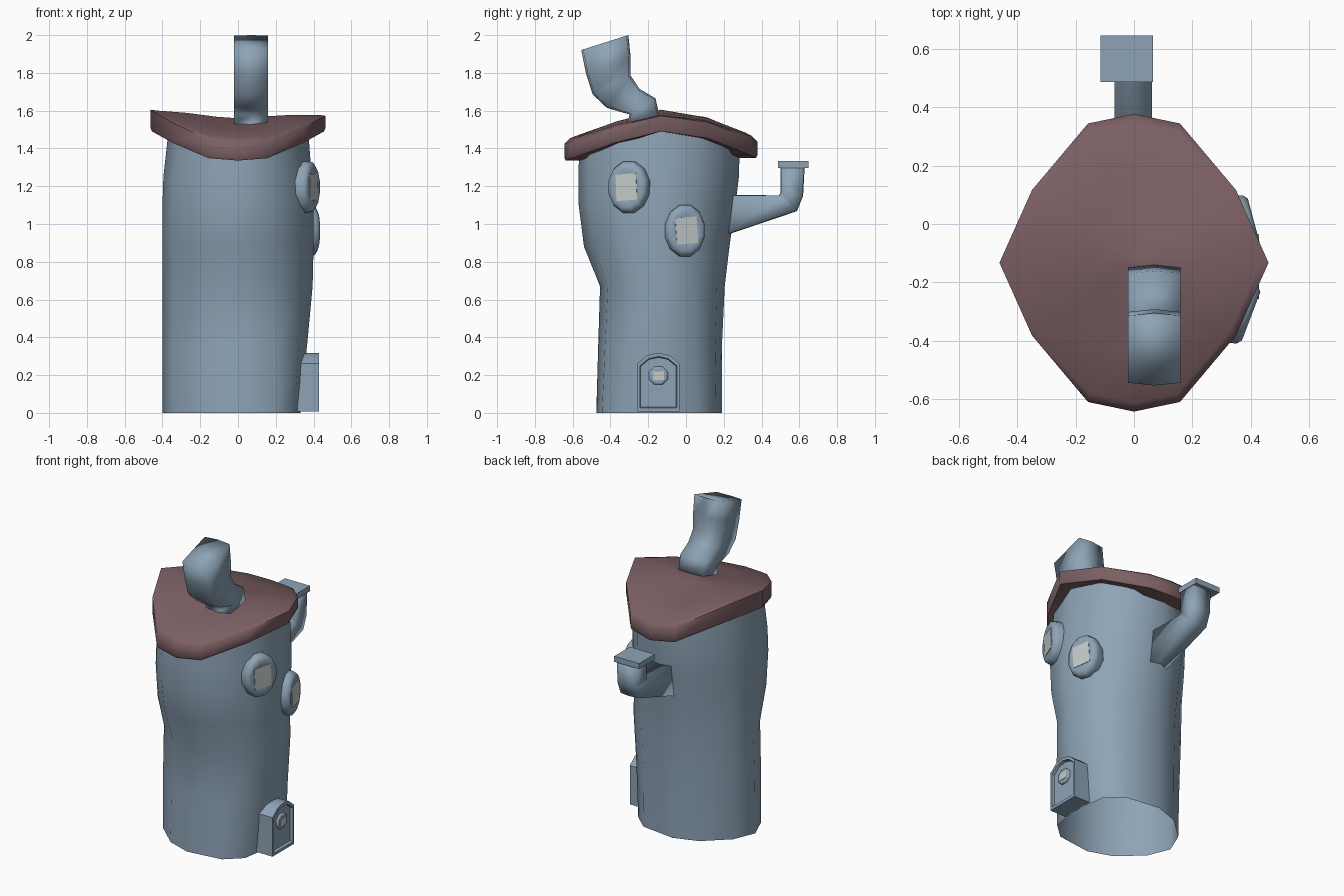
import bpy, bmesh, math
from mathutils import Vector

if "Cube" in bpy.data.objects:
    bpy.data.objects.remove(bpy.data.objects["Cube"])


def material(name, rgb):
    m = bpy.data.materials.new(name)
    m.diffuse_color = (*rgb, 1)
    m.use_nodes = True
    m.node_tree.nodes["Principled BSDF"].inputs["Base Color"].default_value = m.diffuse_color
    return m


BLUE = material("grey blue", (0.27, 0.37, 0.47))
ROOF = material("dusty maroon", (0.20, 0.115, 0.125))
PANE = material("pale window", (0.55, 0.59, 0.57))


def finish(bm, name, mat, angle=40):
    bmesh.ops.recalc_face_normals(bm, faces=bm.faces)
    me = bpy.data.meshes.new(name)
    bm.to_mesh(me)
    bm.free()
    me.materials.append(mat)
    me.shade_smooth()
    me.set_sharp_from_angle(angle=math.radians(angle))
    ob = bpy.data.objects.new(name, me)
    bpy.context.collection.objects.link(ob)
    return ob


def loft(name, rings, mat, cap_start=True, cap_end=True, angle=40):
    """Skin a list of equally long point rings."""
    bm = bmesh.new()
    vs = [[bm.verts.new(p) for p in r] for r in rings]
    n = len(vs[0])
    for a, b in zip(vs, vs[1:]):
        for i in range(n):
            j = (i + 1) % n
            bm.faces.new((a[i], a[j], b[j], b[i]))
    if cap_start:
        bm.faces.new(vs[0])
    if cap_end:
        bm.faces.new(vs[-1])
    return finish(bm, name, mat, angle)


CY = -0.133


def roof_edge(y):
    d = min(1.1, abs(y - CY) / 0.5)
    return 1.49 - (0.15 * d ** 1.3 if y < CY else 0.135 * d ** 1.9)


def spow(v, e):
    return math.copysign(abs(v) ** e, v) if abs(v) > 1e-6 else 0.0


# Body: open twelve-sided tube that bulges at the top; the foot is squarer on the
# door side and slimmer on the other (last two values: exponents for +x and -x)
levels = [(0, -.40, .33, -.475, .19, .66, 1.22), (.35, -.40, .365, -.465, .19, .8, 1.15),
          (.67, -.40, .395, -.455, .205, .93, 1.12), (.88, -.40, .40, -.54, .23, 1, 1.07),
          (1.1, -.40, .40, -.568, .262, 1, 1.03), (1.25, -.395, .39, -.57, .28, 1, 1.03),
          (None, -.365, .37, -.565, .285, 1, 1.03)]
rings = []
for z, x0, x1, y0, y1, ep, en in levels:
    ring = []
    for k in range(12):
        a = k * math.pi / 6
        c, s = math.cos(a), math.sin(a)
        e = ep if c > 0 else en
        x = (x0 + x1) / 2 + (x1 - x0) / 2 * spow(c, e)
        y = (y0 + y1) / 2 + (y1 - y0) / 2 * spow(s, e)
        ring.append((x, y, roof_edge(y) + 0.03 if z is None else z))
    rings.append(ring)
loft("body", rings, BLUE, False, False, 60)

# Roof: saddle-shaped slab with a twelve-point outline, its left tip a little higher
q = [(.462, 0), (.35, .25), (.158, .478), (0, .511)]
outline = q + [(-x, y) for x, y in q[2::-1]]
outline += [(x, -y) for x, y in outline[-2:0:-1]]


def roof_ring(s, dz, blend=0.0, left=0.0, right=0.0):
    pts = []
    for x, y in outline:
        z = roof_edge(CY + y) + dz + left * max(0, -x / .46) - right * max(0, x / .46)
        pts.append((x * s, CY + y * s, z * (1 - blend) + 1.56 * blend))
    return pts


loft("roof", [roof_ring(.8, 0), roof_ring(.985, 0), roof_ring(1, .015),
              roof_ring(1, .088, 0, .027, .005), roof_ring(.94, .113, .05, 0, .025),
              roof_ring(.6, .12, .42, 0, .02), roof_ring(.25, .11, .8),
              roof_ring(.01, .1, 1)], ROOF, False, True, 60)


# Bent pipes: each section is a low/outer and a high/inner point in the side plane
def pipe(name, sections, x0, x1, peak, angle=100):
    xm = (x0 + x1) / 2
    rings = []
    for (ya, za), (yb, zb) in sections:
        d = Vector((yb - ya, zb - za)).normalized() * peak
        rings.append([(x0, ya, za), (xm, ya - d.x, za - d.y), (x1, ya, za),
                      (x1, yb, zb), (xm, yb + d.x, zb + d.y), (x0, yb, zb)])
    return loft(name, rings, BLUE, angle=angle)


pipe("chimney", [((-.30, 1.53), (-.15, 1.57)), ((-.29, 1.585), (-.17, 1.66)),
                 ((-.41, 1.62), (-.255, 1.71)), ((-.485, 1.69), (-.302, 1.78)),
                 ((-.52, 1.80), (-.302, 1.88)), ((-.545, 1.924), (-.315, 1.997))],
     -.02, .16, .01)
pipe("side_pipe", [((.17, .93), (.17, 1.15)), ((.585, 1.07), (.495, 1.15)),
                   ((.617, 1.15), (.503, 1.165)), ((.625, 1.30), (.503, 1.30))],
     -.067, .062, .003)
loft("side_pipe_cap", [[(-.115, .487, z), (.065, .487, z), (.065, .648, z), (-.115, .648, z)]
                       for z in (1.297, 1.333)], BLUE)


# Round windows: domed frame with a thin square pane on its face
def window(name, base, normal, rw, rh, depth, pw, ph, n=12, tilt=0.0):
    nrm = Vector(normal).normalized()
    up = Vector((0, 0, 1))
    side = up.cross(nrm)

    def oval(s, d):
        pts = []
        for k in range(n):
            a = 2 * math.pi * (k + .5) / n
            pts.append(Vector(base) + nrm * d + side * (rw * s * math.cos(a))
                       + up * (rh * s * math.sin(a)))
        return pts

    loft(name + "_frame", [oval(1, 0), oval(1.03, depth * .6), oval(.97, depth * .85),
                           oval(.82, depth), oval(.62, depth * .96)], BLUE, angle=60)

    def quad(d):
        return [Vector(base) + nrm * d + side * (u * pw - v * tilt)
                + up * (v * ph + u * tilt)
                for u, v in ((-1, -1), (1, -1), (1, 1), (-1, 1))]

    loft(name + "_pane", [quad(depth * .96 - .004), quad(depth * .96 + .003)], PANE)


window("upper_window", (.318, -.285, 1.195), (.935, -.355, 0), .112, .137, .09, .058, .07,
       tilt=.004)
window("lower_window", (.333, -.017, .965), (.965, .26, 0), .107, .137, .083, .058, .07,
       tilt=.005)

# Door: arched block with a recessed panel
arch = [(-.257, .008), (-.257, .262), (-.205, .305), (-.146, .318),
        (-.087, .305), (-.035, .262), (-.035, .008)]


def door_ring(x, s):
    return [(x, -.146 + (y + .146) * s, .158 + (z - .158) * s) for y, z in arch]


loft("door", [door_ring(.315, 1), door_ring(.43, 1), door_ring(.43, .88),
              door_ring(.412, .85)], BLUE, angle=30)
window("door_window", (.405, -.146, .197), (1, 0, 0), .053, .05, .022, .03, .023, n=8)
